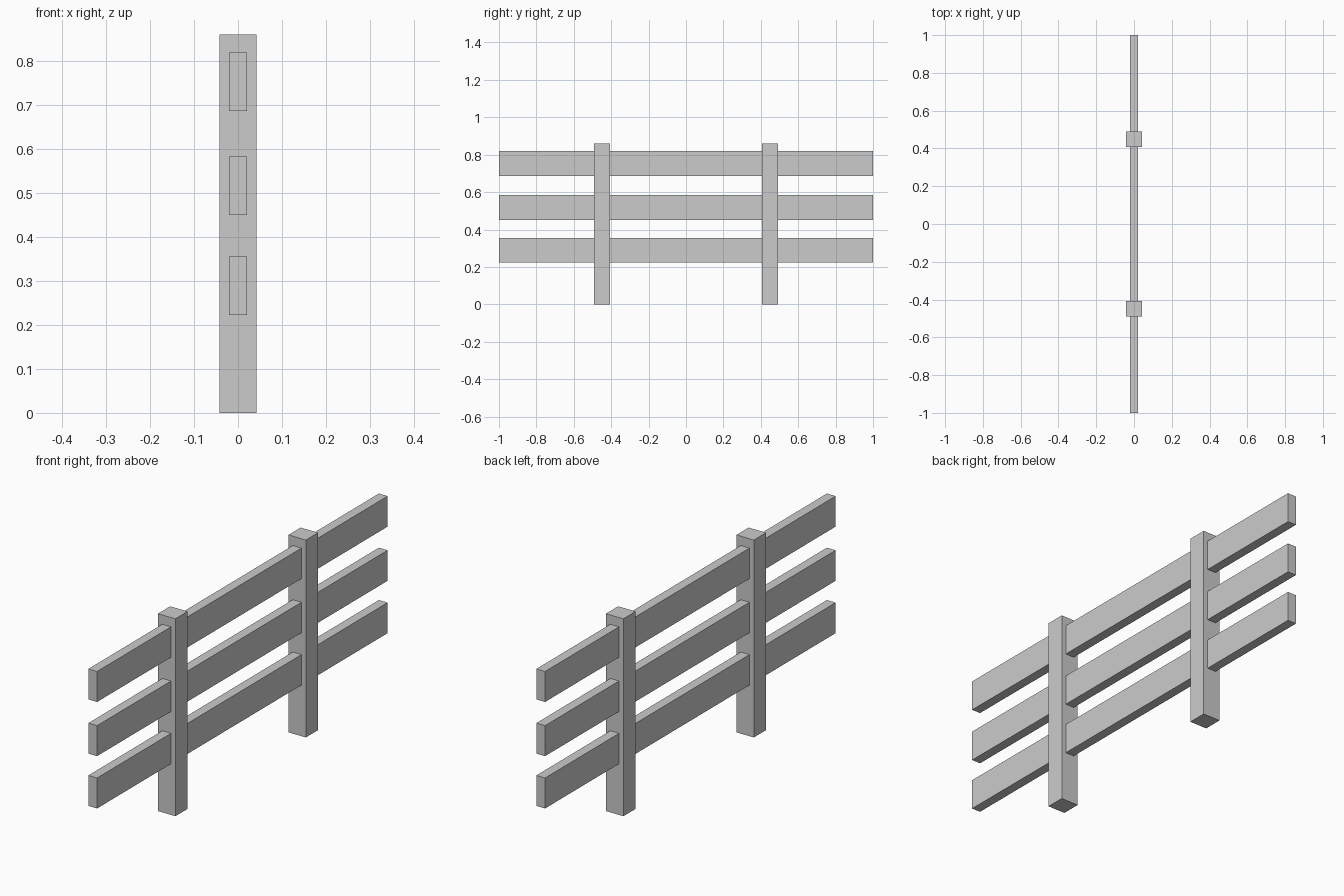
import bpy

if "Cube" in bpy.data.objects:
    bpy.data.objects.remove(bpy.data.objects["Cube"])


def box(name, center, size):
    bpy.ops.mesh.primitive_cube_add(size=1, location=center)
    ob = bpy.context.object
    ob.name = name
    ob.scale = size
    bpy.ops.object.transform_apply(location=False, rotation=False, scale=True)
    return ob


POST_WIDTH, POST_HEIGHT, POST_Y = 0.084, 0.86, 0.449
RAIL_THICKNESS, RAIL_HEIGHT = 0.042, 0.133

# Two upright square posts
for name, side in (("left_post", -1), ("right_post", 1)):
    box(name, (0, side * POST_Y, POST_HEIGHT / 2),
        (POST_WIDTH, POST_WIDTH, POST_HEIGHT))

# Three horizontal rails running through the posts
for name, z in (("lower_rail", 0.289), ("middle_rail", 0.517), ("upper_rail", 0.753)):
    box(name, (0, 0, z), (RAIL_THICKNESS, 2.0, RAIL_HEIGHT))
